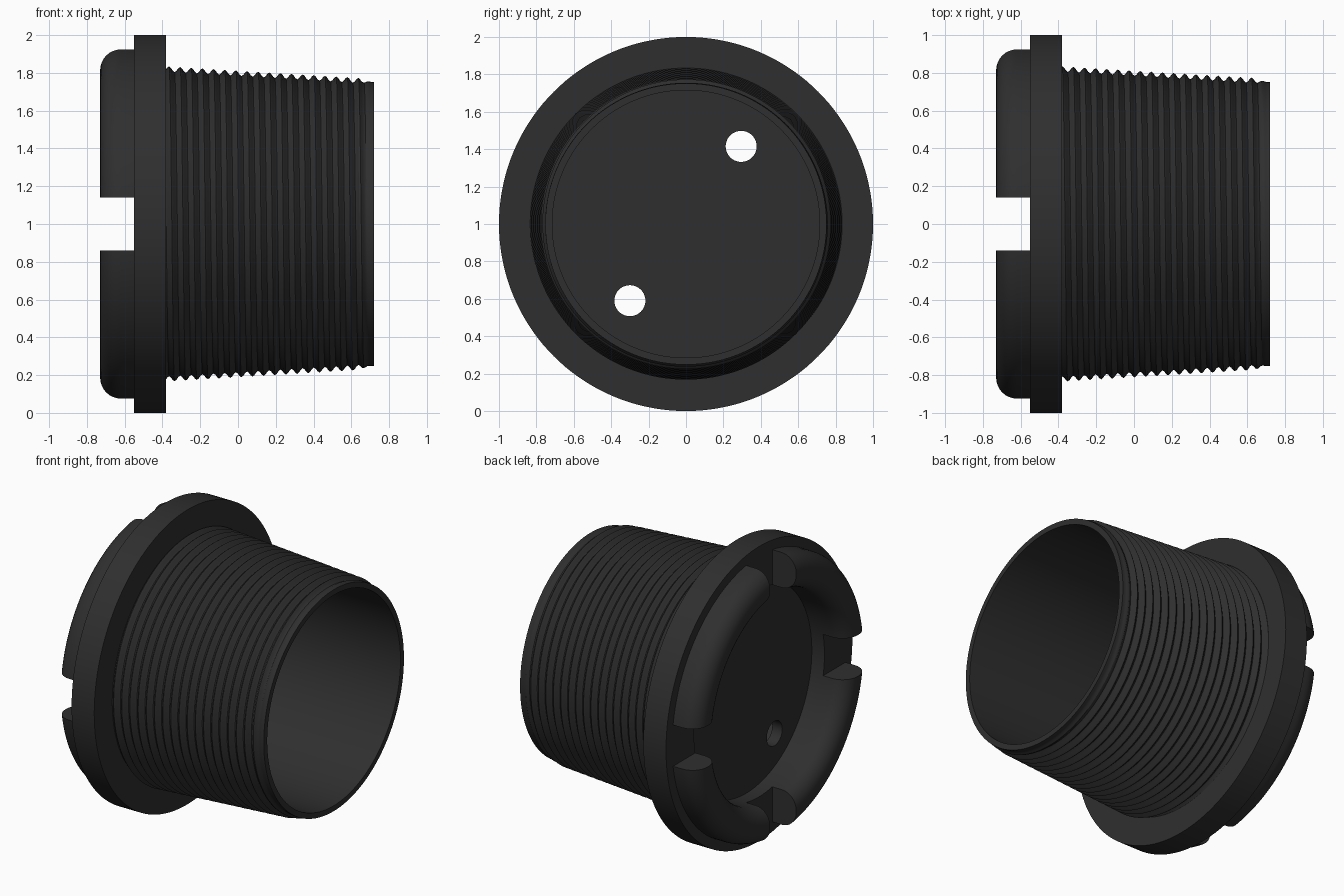
import bpy, bmesh, math
from mathutils import Matrix

if "Cube" in bpy.data.objects:
    bpy.data.objects.remove(bpy.data.objects["Cube"])

N = 144                      # segments around the axis (axis runs along x at z = 1)
X0, X1 = -0.38, 0.72         # threaded neck start and end
PITCH, ROWS = 0.059, 6       # thread pitch and rows per turn

mat = bpy.data.materials.new("dark_plastic")
mat.diffuse_color = (0.028, 0.028, 0.028, 1)
mat.use_nodes = True
mat.node_tree.nodes["Principled BSDF"].inputs["Base Color"].default_value = mat.diffuse_color


def point(x, r, i):
    a = 2 * math.pi * i / N
    return (x, r * math.cos(a), 1 + r * math.sin(a))


def finish(bm, name):
    bmesh.ops.remove_doubles(bm, verts=bm.verts, dist=1e-5)
    bmesh.ops.recalc_face_normals(bm, faces=bm.faces)
    me = bpy.data.meshes.new(name)
    bm.to_mesh(me)
    bm.free()
    ob = bpy.data.objects.new(name, me)
    bpy.context.collection.objects.link(ob)
    me.materials.append(mat)
    return ob


def lathe(bm, profile, closed=False):
    rings = [[bm.verts.new(point(x, r, i)) for i in range(N)] for x, r in profile]
    pairs = list(zip(rings, rings[1:]))
    if closed:
        pairs.append((rings[-1], rings[0]))
    for a, b in pairs:
        for i in range(N):
            k = (i + 1) % N
            bm.faces.new((a[i], a[k], b[k], b[i]))
    return rings


def activate(ob):
    bpy.ops.object.select_all(action='DESELECT')
    ob.select_set(True)
    bpy.context.view_layer.objects.active = ob


def cut(ob, cutter):
    cutter.hide_render = True
    mod = ob.modifiers.new("cut", 'BOOLEAN')
    mod.operation, mod.solver, mod.object = 'DIFFERENCE', 'EXACT', cutter
    activate(ob)
    bpy.ops.object.modifier_apply(modifier=mod.name)
    bpy.data.objects.remove(cutter)


# flange plate with a shallow recess on the outer side
bm = bmesh.new()
rings = lathe(bm, [(-0.455, 0.70), (-0.55, 0.70), (-0.55, 1.0), (X0, 1.0)])
bm.faces.new(rings[0])
bm.faces.new(rings[-1])
plate = finish(bm, "flange_plate")

# two through holes in the plate
for y, z in ((0.295, 1.415), (-0.30, 0.59)):
    bm = bmesh.new()
    bmesh.ops.create_cone(bm, cap_ends=True, segments=40, radius1=0.083, radius2=0.083, depth=0.6,
                          matrix=Matrix.Translation((-0.42, y, z)) @ Matrix.Rotation(math.pi / 2, 4, 'Y'))
    cut(plate, finish(bm, "hole_cutter"))

# domed grip ring
R = 0.11
profile = [(-0.55, 0.935)]
for centre, start in ((0.935 - R, 0), (0.70 + R, 90)):
    for k in range(9):
        a = math.radians(start + 90 * k / 8)
        profile.append((-0.73 + R - R * math.sin(a), centre + R * math.cos(a)))
profile.append((-0.55, 0.70))
bm = bmesh.new()
lathe(bm, profile, closed=True)
ring = finish(bm, "grip_ring")

# four notches across the ring
for size in ((0.6, 3, 0.28), (0.6, 0.28, 3)):
    bm = bmesh.new()
    bmesh.ops.create_cube(bm, size=1, matrix=Matrix.Translation((-0.7, 0, 1)) @ Matrix.Diagonal((*size, 1)))
    cut(ring, finish(bm, "notch_cutter"))


# tapered helical thread, fading out near the open end
def thread_radius(x, i):
    phase = (x - X0) / PITCH - i / N
    fade = min(1, max(0, (X1 - 0.015 - x) / 0.07))
    crest = 0.835 - 0.06 * (x - X0)
    depth = 0.028 * (0.5 - 0.5 * math.cos(2 * math.pi * phase))
    return fade * (crest - depth) + (1 - fade) * 0.752


bm = bmesh.new()
last = math.ceil((X1 - X0) / PITCH) * ROWS
grid = {}
for j in range(-ROWS, last + ROWS + 1):
    for i in range(N):
        x = X0 + PITCH * (j / ROWS + i / N)
        x = min(X1, max(X0, x))
        grid[i, j] = bm.verts.new(point(x, thread_radius(x, i), i))
for j in range(-ROWS, last):
    for i in range(N):
        k, s = (i + 1, 0) if i + 1 < N else (0, ROWS)
        bm.faces.new((grid[i, j], grid[k, j + s], grid[k, j + 1 + s], grid[i, j + 1]))
# rim and bore of the neck
lathe(bm, [(X1, 0.752), (X1, 0.715), (X0, 0.715)])
neck = finish(bm, "threaded_neck")

for ob in (plate, ring, neck):
    activate(ob)
    bpy.ops.object.shade_smooth_by_angle(angle=math.radians(30))
